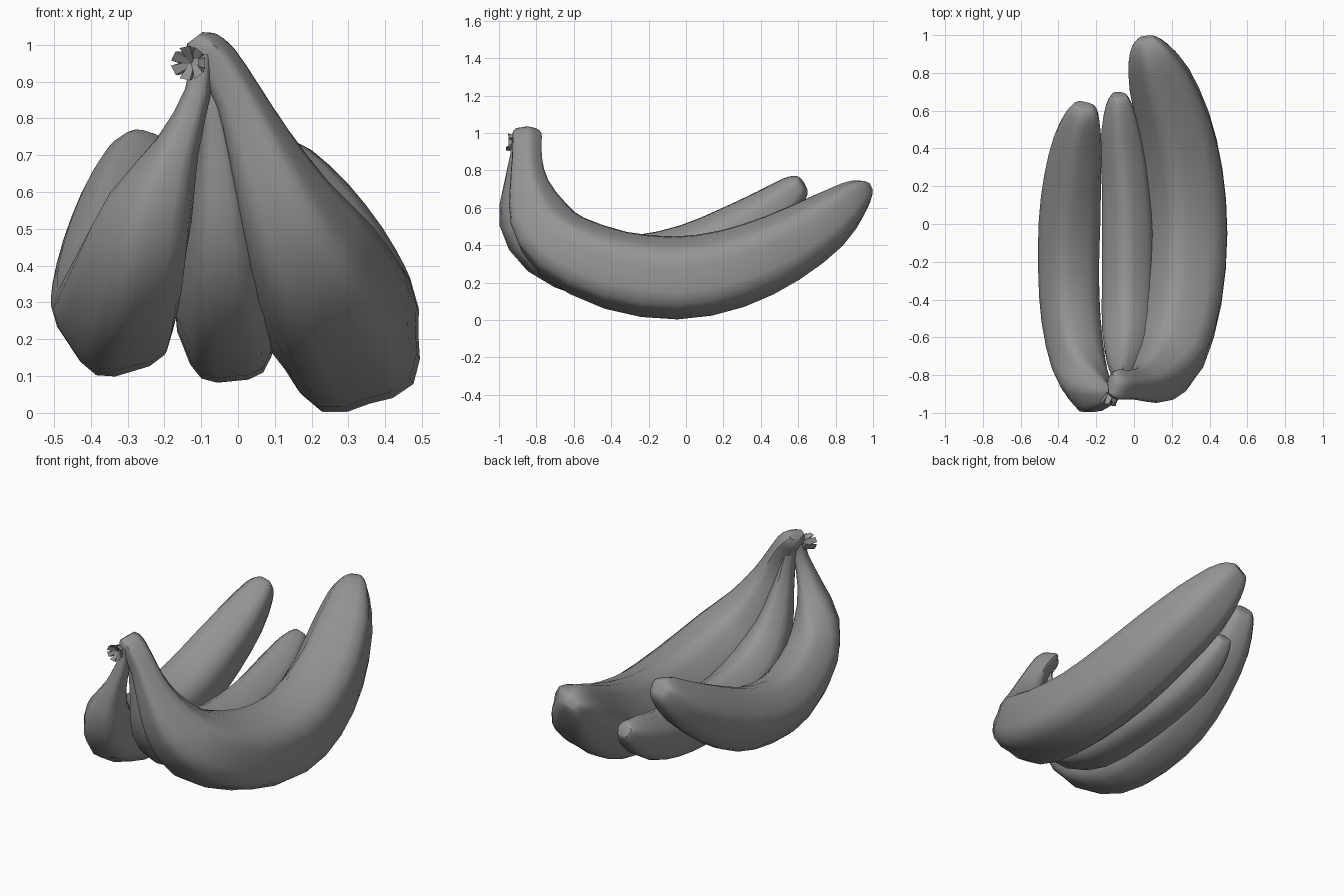
import bpy, bmesh, math, random
from mathutils import Vector

if "Cube" in bpy.data.objects:
    bpy.data.objects.remove(bpy.data.objects["Cube"])

random.seed(4)
grey = bpy.data.materials.new("mid grey")
grey.diffuse_color = (0.3, 0.3, 0.3, 1)
grey.use_nodes = True
grey.node_tree.nodes["Principled BSDF"].inputs["Base Color"].default_value = grey.diffuse_color


def finish(name, bm, angle):
    bmesh.ops.recalc_face_normals(bm, faces=bm.faces)
    me = bpy.data.meshes.new(name)
    bm.to_mesh(me)
    bm.free()
    me.materials.append(grey)
    ob = bpy.data.objects.new(name, me)
    bpy.context.collection.objects.link(ob)
    bpy.ops.object.select_all(action='DESELECT')
    ob.select_set(True)
    bpy.context.view_layer.objects.active = ob
    bpy.ops.object.shade_smooth_by_angle(angle=math.radians(angle))
    return ob


def refine(st):
    """Insert a smooth midpoint between every two stations."""
    out = []
    for i in range(len(st) - 1):
        a, b = st[max(i - 1, 0)], st[i]
        c, d = st[i + 1], st[min(i + 2, len(st) - 1)]
        out += [b, tuple((9 * (q + r) - p - s) / 16 for p, q, r, s in zip(a, b, c, d))]
    return out + [st[-1]]


def sweep(name, stations, tilt, ridge=.05, twist=0, sides=20):
    """Loft softly five-sided rings along a curve; station = x, y, z, half height, half width."""
    stations = refine(stations)
    plane_n = Vector((1, 0, tilt)).normalized()
    pts = [Vector(s[:3]) for s in stations]
    bm = bmesh.new()
    rings = []
    for i, s in enumerate(stations):
        t = (pts[min(i + 1, len(pts) - 1)] - pts[max(i - 1, 0)]).normalized()
        up = plane_n.cross(t).normalized()
        side = t.cross(up).normalized()
        ring = []
        for k in range(sides):
            a = 2 * math.pi * k / sides
            r = 1.01 + ridge * math.cos(5 * a)
            a += math.radians(twist)
            ring.append(bm.verts.new(pts[i] + up * (s[3] * (r * math.cos(a) - .03)) + side * (s[4] * r * math.sin(a))))
        rings.append(ring)
    for a, b in zip(rings, rings[1:]):
        for k in range(sides):
            j = (k + 1) % sides
            bm.faces.new((a[k], a[j], b[j], b[k]))
    bm.faces.new(rings[0])
    bm.faces.new(rings[-1])
    return finish(name, bm, 45)


# Large right banana, with the shared stem at its top
sweep("right_banana", [
    (-.118, -.85, 1.018, .055, .025), (-.10, -.85, .995, .075, .05), (-.06, -.85, .95, .076, .06),
    (-.005, -.85, .86, .078, .065), (.05, -.84, .73, .10, .09),
    (.12, -.79, .56, .155, .135), (.20, -.67, .40, .187, .185),
    (.265, -.38, .27, .21, .205), (.29, -.05, .228, .22, .205),
    (.27, .25, .278, .21, .205), (.22, .52, .39, .187, .193),
    (.145, .75, .53, .152, .168), (.09, .89, .648, .10, .12),
    (.065, .955, .69, .06, .08), (.055, .98, .705, .03, .045)], .5, ridge=.065, twist=9)

# Small middle banana
sweep("middle_banana", [
    (-.09, -.85, .96, .04, .03), (-.07, -.84, .85, .05, .032),
    (-.055, -.81, .70, .07, .055), (-.045, -.74, .50, .12, .095),
    (-.035, -.58, .34, .145, .13), (-.03, -.33, .25, .156, .135),
    (-.03, -.05, .242, .152, .135), (-.04, .20, .268, .148, .125),
    (-.06, .42, .325, .13, .115), (-.075, .58, .40, .095, .085),
    (-.08, .66, .445, .055, .055), (-.08, .68, .457, .035, .04)], .1)

# Left banana
sweep("left_banana", [
    (-.10, -.89, .97, .04, .03), (-.11, -.90, .87, .042, .035),
    (-.165, -.90, .72, .075, .06), (-.235, -.867, .55, .135, .115),
    (-.288, -.75, .40, .165, .14), (-.328, -.50, .295, .178, .153),
    (-.34, -.25, .285, .172, .158), (-.335, .02, .345, .17, .16),
    (-.32, .25, .455, .155, .148), (-.295, .45, .583, .125, .125),
    (-.272, .57, .69, .085, .09), (-.265, .61, .728, .055, .065), (-.263, .622, .737, .03, .045)], .3)

# Chunky frayed scraps on the cut side of the stem
bm = bmesh.new()
root = Vector((-.115, -.90, .95))
for i in range(7):
    a = 2 * math.pi * i / 7
    aim = Vector((.045 * math.cos(a) - .02, -.045 - .02 * random.random(), .045 * math.sin(a)))
    base = [root + Vector((.03 * math.cos(a + b), .01, .035 * math.sin(a + b))) for b in (-.6, .6, 3.1)]
    flat = Vector((-math.sin(a), 0, math.cos(a))) * .014
    v = [bm.verts.new(p) for p in base + [root + aim - flat, root + aim + flat]]
    for f in ((0, 1, 2), (0, 3, 4, 1), (1, 4, 2), (2, 3, 0), (2, 4, 3)):
        bm.faces.new([v[n] for n in f])
finish("stem_scraps", bm, 20)
